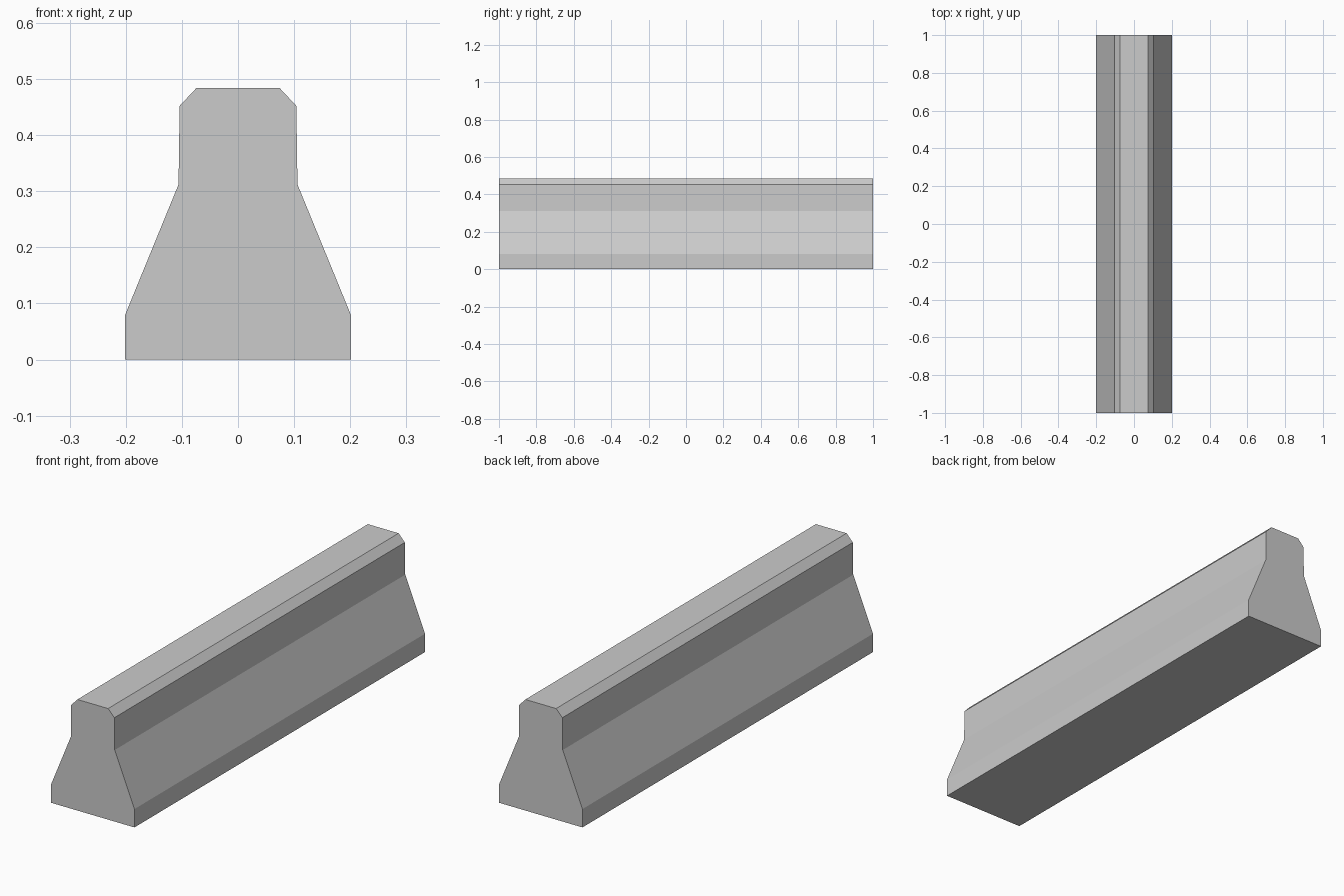
import bpy
import bmesh
from mathutils import Vector

if "Cube" in bpy.data.objects:
    bpy.data.objects.remove(bpy.data.objects["Cube"])

LENGTH = 2.0

# Right half of the barrier cross-section (x, z), from base to top
half = [(0.201, 0.0), (0.201, 0.08), (0.106, 0.312), (0.104, 0.452), (0.074, 0.484)]
profile = half + [(-x, z) for x, z in reversed(half)]

# Barrier body: extrude the mirrored profile along y
bm = bmesh.new()
end = bm.faces.new([bm.verts.new((x, -LENGTH / 2, z)) for x, z in profile])
result = bmesh.ops.extrude_face_region(bm, geom=[end], use_keep_orig=True)
moved = [g for g in result["geom"] if isinstance(g, bmesh.types.BMVert)]
bmesh.ops.translate(bm, verts=moved, vec=Vector((0, LENGTH, 0)))
bmesh.ops.recalc_face_normals(bm, faces=bm.faces)

mesh = bpy.data.meshes.new("road_barrier")
bm.to_mesh(mesh)
bm.free()
barrier = bpy.data.objects.new("road_barrier", mesh)
bpy.context.collection.objects.link(barrier)
